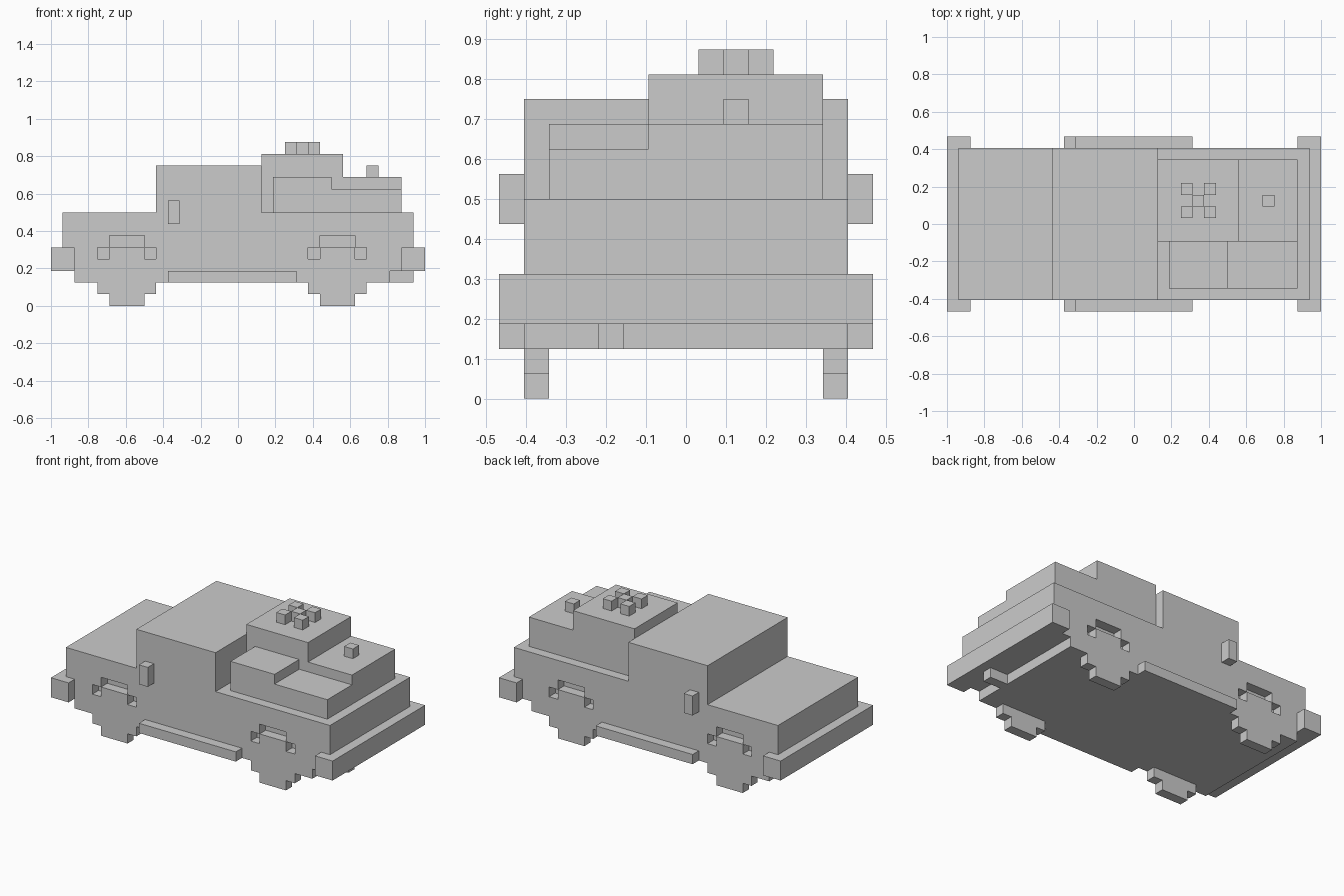
import bpy
import bmesh
from mathutils import Vector

default_cube = bpy.data.objects.get("Cube")
if default_cube:
    bpy.data.objects.remove(default_cube, do_unlink=True)

UNIT = 1 / 16          # size of one block
SIDE = 6.5             # half width of the body, in blocks
INNER = SIDE - 1
OUTER = SIDE + 1

grey = bpy.data.materials.new("plain_grey")
grey.use_nodes = True
colour = (0.6, 0.6, 0.6, 1)
grey.diffuse_color = colour
grey.node_tree.nodes["Principled BSDF"].inputs["Base Color"].default_value = colour


def blocks(name, boxes, mirror=""):
    """One object made of boxes, each given as x, y and z ranges in blocks."""
    bm = bmesh.new()
    for ranges in boxes:
        low, high = (Vector(corner) * UNIT for corner in zip(*ranges))
        cube = bmesh.ops.create_cube(bm, size=1)
        bmesh.ops.scale(bm, vec=high - low, verts=cube["verts"])
        bmesh.ops.translate(bm, vec=(low + high) / 2, verts=cube["verts"])
    mesh = bpy.data.meshes.new(name)
    bm.to_mesh(mesh)
    bm.free()
    mesh.materials.append(grey)
    part = bpy.data.objects.new(name, mesh)
    bpy.context.scene.collection.objects.link(part)
    if mirror:
        modifier = part.modifiers.new("mirror", "MIRROR")
        modifier.use_axis = [axis in mirror for axis in "xyz"]
        modifier.use_clip = False
        modifier.use_mirror_merge = False
    return part


full_width = (-SIDE, SIDE)
skin = (INNER, SIDE)       # outermost layer of the body side
trim = (SIDE, OUTER)       # layer standing proud of the body side

# Body, underside and cab
body = blocks("body", [((-15, 15), full_width, (3, 8))])
blocks("floor", [((-14, 13), full_width, (2, 3))])
blocks("cab", [((-7, 2), full_width, (8, 12))])

# Wheels show as stepped rims below the floor, with notches for the arches
wheel_centres = {"front": -9.5, "rear": 8.5}
arch_tops, arch_corners = [], []
for label, x in wheel_centres.items():
    tread = (x - 1.5, x + 1.5)
    blocks(label + "_wheels", [
        (tread, skin, (0, 1)),
        ((x - 2.5, x + 2.5), skin, (1, 2)),
    ], mirror="y")
    notch = (INNER, OUTER)
    arch_tops.append((tread, notch, (5, 6)))
    for start in (x - 2.5, x + 1.5):
        arch_corners.append(((start, start + 1), notch, (4, 5)))

for name, boxes in (("arch_top_cutter", arch_tops), ("arch_corner_cutter", arch_corners)):
    cutter = blocks(name, boxes, mirror="y")
    cutter.hide_render = True
    cutter.hide_viewport = True
    cutter.display_type = "WIRE"
    cut = body.modifiers.new(name, "BOOLEAN")
    cut.operation = "DIFFERENCE"
    cut.solver = "EXACT"
    cut.object = cutter

# Bumpers, side steps, door mirrors and exhaust
blocks("bumpers", [((14, 16), (-OUTER, OUTER), (3, 5))], mirror="x")
blocks("side_steps", [((-6, 5), trim, (2, 3))], mirror="y")
blocks("door_mirrors", [((-6, -5), trim, (7, 9))], mirror="y")
blocks("exhaust", [((13, 15), (-3.5, -2.5), (2, 3))])

# Cargo stacked on the bed
near = (-INNER, -1.5)
far = (-1.5, INNER)
blocks("near_tall_crate", [((3, 8), near, (8, 11))])
blocks("near_low_crate", [((8, 14), near, (8, 10))])
blocks("far_tall_crate", [((2, 9), far, (8, 13))])
blocks("far_low_crate", [((9, 14), far, (8, 11))])
blocks("crate_knob", [((11, 12), (1.5, 2.5), (11, 12))])

# Cross of five small blocks on the tallest crate
cross = []
for i in range(3):
    for j in range(3):
        if (i + j) % 2 == 0:
            cross.append(((4 + i, 5 + i), (0.5 + j, 1.5 + j), (13, 14)))
blocks("crate_top_blocks", cross)
